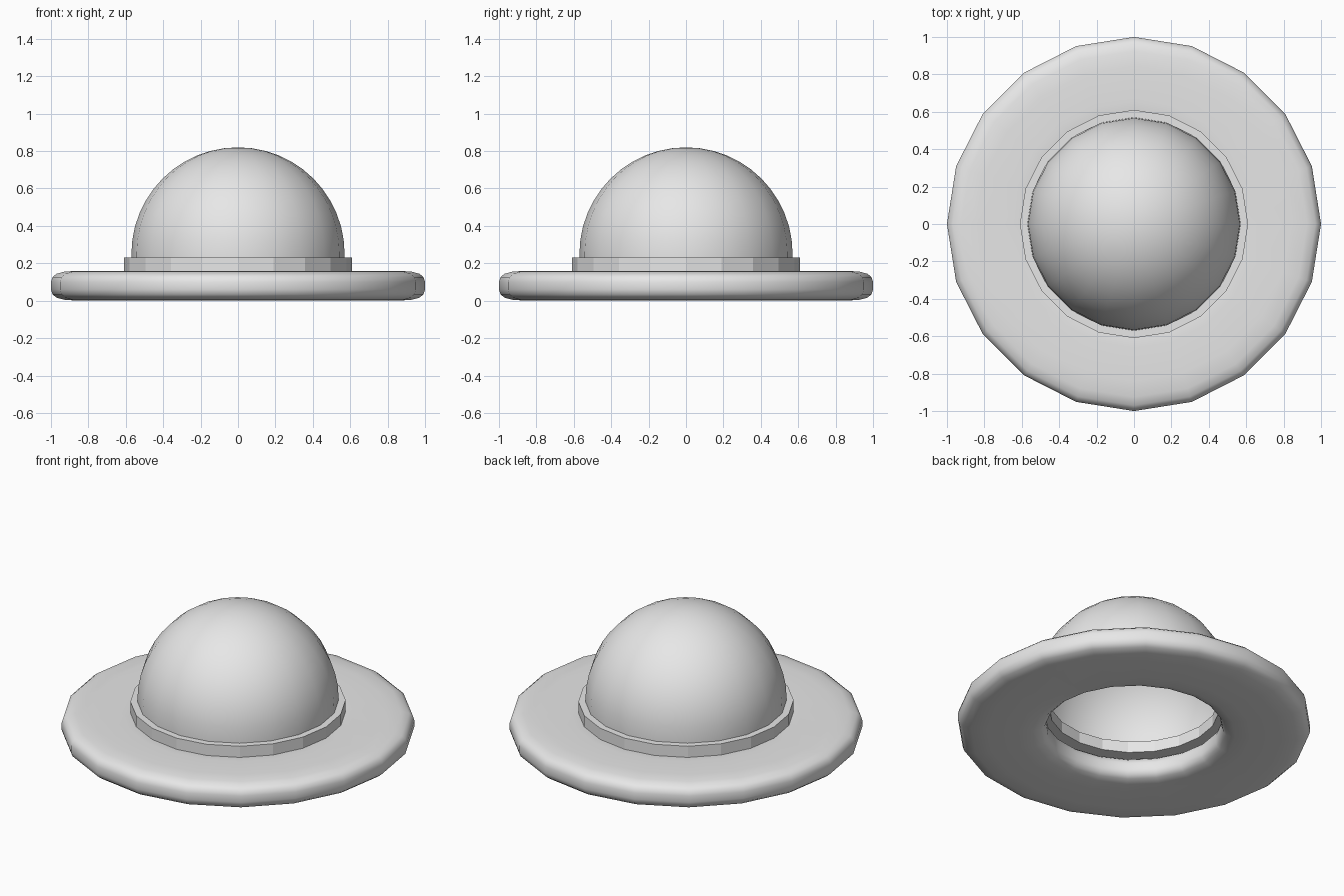
import bpy, bmesh, math

SEGMENTS = 20

cube = bpy.data.objects.get("Cube")
if cube:
    bpy.data.objects.remove(cube, do_unlink=True)

# One plain grey for the whole hat
grey = bpy.data.materials.new("light_grey")
grey.use_nodes = True
grey.diffuse_color = (0.8, 0.8, 0.8, 1)
grey.node_tree.nodes["Principled BSDF"].inputs["Base Color"].default_value = (0.8, 0.8, 0.8, 1)


def lathe(name, profile, closed=True, smooth=True):
    """Turn a (radius, height) profile around the z axis."""
    bm = bmesh.new()
    verts = [bm.verts.new((r, 0, z)) for r, z in profile]
    pairs = list(zip(verts, verts[1:]))
    if closed:
        pairs.append((verts[-1], verts[0]))
    edges = [bm.edges.new(p) for p in pairs]
    bmesh.ops.spin(bm, geom=verts + edges, cent=(0, 0, 0), axis=(0, 0, 1),
                   angle=math.tau, steps=SEGMENTS, use_duplicate=False)
    bmesh.ops.remove_doubles(bm, verts=bm.verts, dist=0.0005)
    bmesh.ops.recalc_face_normals(bm, faces=bm.faces)
    for face in bm.faces:
        face.smooth = smooth
    mesh = bpy.data.meshes.new(name)
    bm.to_mesh(mesh)
    bm.free()
    mesh.materials.append(grey)
    obj = bpy.data.objects.new(name, mesh)
    bpy.context.collection.objects.link(obj)
    return obj


# Brim: a flat ring with rounded inner and outer rims
thickness, inner, outer = 0.16, 0.5, 1.0
corner = [(0.16, 0.0), (0.075, 0.004), (0.03, 0.016), (0.008, 0.034), (0.0, 0.06)]
low_out = [(outer - d, z) for d, z in corner]
high_out = [(r, thickness - z) for r, z in reversed(low_out)]
high_in = [(inner + outer - r, z) for r, z in reversed(high_out)]
low_in = [(inner + outer - r, z) for r, z in reversed(low_out)]
lathe("brim", low_out + high_out + high_in + low_in)

# Band: a sharp-edged ring between brim and crown
lathe("band", [(0.48, 0.16), (0.61, 0.16), (0.61, 0.23), (0.48, 0.23)], smooth=False)

# Crown: an open hemisphere with a short straight foot
radius, base, rings = 0.57, 0.25, 12
dome = [(radius, 0.225)]
for i in range(rings + 1):
    a = math.pi / 2 * i / rings
    dome.append((radius * math.cos(a), base + radius * math.sin(a)))
lathe("crown", dome, closed=False)
